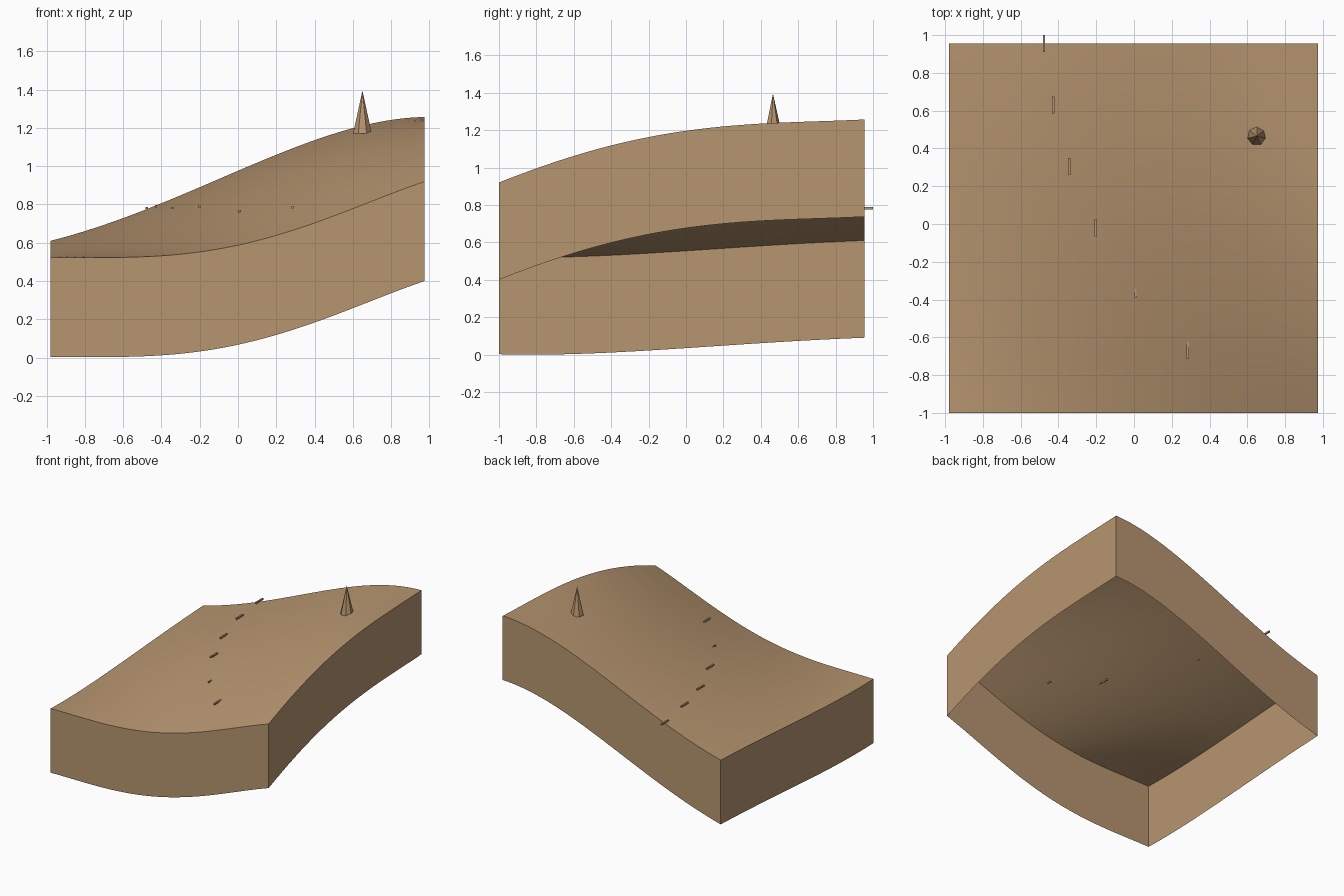
import bpy
import bmesh

cube = bpy.data.objects.get("Cube")
if cube:
    bpy.data.objects.remove(cube, do_unlink=True)

earth = bpy.data.materials.new("tan earth")
earth.use_nodes = True
tan = (0.47, 0.30, 0.16, 1)
earth.diffuse_color = tan
earth.node_tree.nodes["Principled BSDF"].inputs["Base Color"].default_value = tan

# Ground outline and edge heights, each sampled at five even steps
X0, X1, Y0, Y1 = -0.98, 0.975, -1.0, 0.955
DEPTH, N = 0.52, 48
FRONT = (0.522, 0.527, 0.587, 0.735, 0.92)
BACK = (0.61, 0.77, 0.975, 1.165, 1.257)
LOW_SIDE = (0.522, 0.526, 0.553, 0.585, 0.61)
HIGH_SIDE = (0.92, 1.088, 1.193, 1.238, 1.257)


def curve(heights, t):
    """Smooth polynomial through evenly spaced heights."""
    t *= len(heights) - 1
    total = 0
    for i, h in enumerate(heights):
        for j in range(len(heights)):
            if j != i:
                h *= (t - j) / (i - j)
        total += h
    return total


def lerp(a, b, t):
    return a + (b - a) * t


def ground(u, v):
    """Surface blended between its four edge curves, slightly raised inside."""
    across = lerp(curve(LOW_SIDE, v), curve(HIGH_SIDE, v), u)
    along = lerp(curve(FRONT, u), curve(BACK, u), v)
    corners = lerp(lerp(FRONT[0], FRONT[-1], u), lerp(BACK[0], BACK[-1], u), v)
    swell = 0.5 * u * (1 - u) * v * v * (1 - v)
    return across + along - corners + swell


def finish(bm, name):
    mesh = bpy.data.meshes.new(name)
    bm.to_mesh(mesh)
    bm.free()
    mesh.materials.append(earth)
    obj = bpy.data.objects.new(name, mesh)
    bpy.context.collection.objects.link(obj)
    return obj


# Sloping ground sheet with a skirt, open underneath
bm = bmesh.new()
rows = [[bm.verts.new((lerp(X0, X1, i / N), lerp(Y0, Y1, j / N), ground(i / N, j / N)))
         for i in range(N + 1)] for j in range(N + 1)]
for j in range(N):
    for i in range(N):
        bm.faces.new((rows[j][i], rows[j][i + 1], rows[j + 1][i + 1], rows[j + 1][i]))
border = [e for e in bm.edges if e.is_boundary]
skirt = bmesh.ops.extrude_edge_only(bm, edges=border)["geom"]
bmesh.ops.translate(bm, vec=(0, 0, -DEPTH),
                    verts=[g for g in skirt if isinstance(g, bmesh.types.BMVert)])
bmesh.ops.recalc_face_normals(bm, faces=bm.faces)
bm.faces.ensure_lookup_table()
if bm.faces[N * N // 2].normal.z < 0:
    bmesh.ops.reverse_faces(bm, faces=bm.faces)
terrain = finish(bm, "ground_block")
bpy.ops.object.select_all(action="DESELECT")
terrain.select_set(True)
bpy.context.view_layer.objects.active = terrain
bpy.ops.object.shade_smooth_by_angle()

# Faceted cone on the high ground
bm = bmesh.new()
bmesh.ops.create_cone(bm, cap_ends=True, segments=7, radius1=0.05, radius2=0, depth=0.225)
cone = finish(bm, "cone_tree")
cone.location = (0.65, 0.465, 1.2825)

# Trail of small level bars along the slope
TRAIL = ((-0.477, 0.955, 0.782), (-0.428, 0.63, 0.79), (-0.343, 0.305, 0.782),
         (-0.202, -0.02, 0.788), (0.008, -0.345, 0.765), (0.285, -0.67, 0.786))
for k, place in enumerate(TRAIL):
    bm = bmesh.new()
    bmesh.ops.create_cube(bm, size=1)
    bmesh.ops.scale(bm, vec=(0.012, 0.09, 0.012), verts=bm.verts)
    finish(bm, f"trail_bar_{k + 1}").location = place
